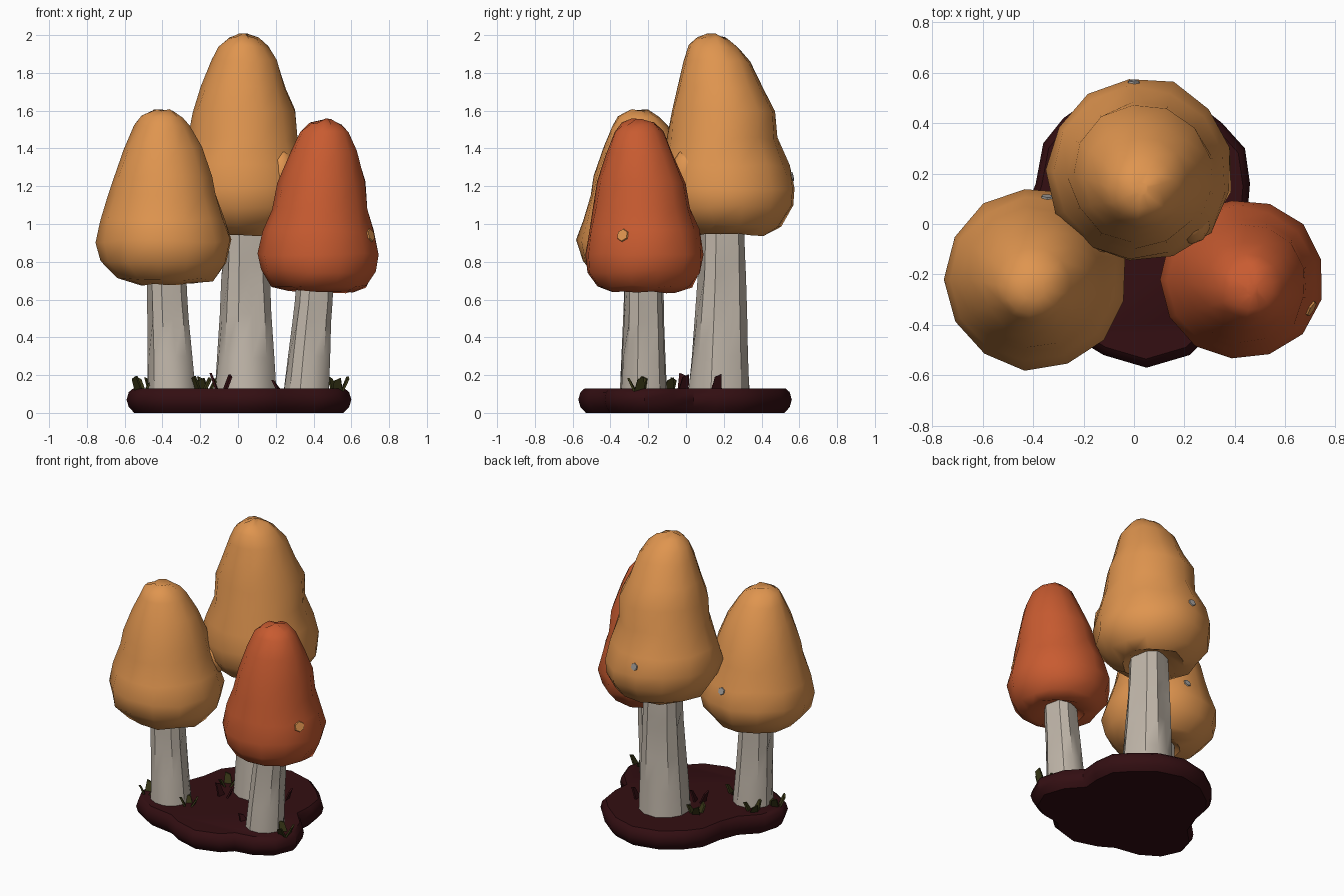
import bpy, bmesh, math, random
from mathutils import Vector

if "Cube" in bpy.data.objects:
    bpy.data.objects.remove(bpy.data.objects["Cube"])

random.seed(4)


def material(name, rgb):
    m = bpy.data.materials.new(name)
    m.diffuse_color = (*rgb, 1)
    m.use_nodes = True
    m.node_tree.nodes["Principled BSDF"].inputs["Base Color"].default_value = m.diffuse_color
    return m


ORANGE = material("cap orange", (0.74, 0.30, 0.078))
RED = material("cap red", (0.58, 0.105, 0.03))
STEM = material("stem pale grey", (0.53, 0.47, 0.40))
SOIL = material("dark maroon soil", (0.033, 0.0045, 0.006))
MOSS = material("dark olive grass", (0.038, 0.036, 0.008))
GREY = material("grey spot", (0.36, 0.34, 0.32))


def finish(name, bm, mat, angle=None):
    bmesh.ops.recalc_face_normals(bm, faces=bm.faces[:])
    me = bpy.data.meshes.new(name)
    bm.to_mesh(me)
    bm.free()
    me.materials.append(mat)
    ob = bpy.data.objects.new(name, me)
    bpy.context.collection.objects.link(ob)
    if angle:
        bpy.ops.object.select_all(action='DESELECT')
        ob.select_set(True)
        bpy.context.view_layer.objects.active = ob
        bpy.ops.object.shade_smooth_by_angle(angle=math.radians(angle))
    return ob


def loft(name, loops, mat, angle):
    """Skin closed loops of points and cap both ends."""
    bm = bmesh.new()
    rings = [[bm.verts.new(p) for p in loop] for loop in loops]
    n = len(rings[0])
    for a, b in zip(rings, rings[1:]):
        for i in range(n):
            j = (i + 1) % n
            bm.faces.new((a[i], a[j], b[j], b[i]))
    bm.faces.new(rings[0][::-1])
    bm.faces.new(rings[-1])
    return finish(name, bm, mat, angle)


def ring(x, y, z, r, n, jit=0.0, dent=0.0):
    pts = []
    for i in range(n):
        a = 2 * math.pi * (i + 0.5) / n
        q = r * (1.015 + random.uniform(-jit, jit))
        if dent and i % 3 == 0:
            q *= 1 - dent
        pts.append((x + q * math.cos(a), y + q * math.sin(a),
                    z + random.uniform(-jit, jit) * 0.4))
    return pts


def cap(name, profile, mat):
    return loft(name, [ring(x, y, z, r, 13, 0.025) for z, r, x, y in profile], mat, 50)


def stem(name, profile):
    return loft(name, [ring(x, y, z, r, 12, 0.02, d) for z, r, x, y, d in profile], STEM, 32)


# caps: rows of height, radius, centre x, centre y
cap("cap_back", [
    (0.99, 0.09, 0.04, 0.24), (0.945, 0.19, 0.04, 0.23), (0.99, 0.28, 0.03, 0.22),
    (1.09, 0.352, 0.03, 0.215), (1.19, 0.365, 0.025, 0.215), (1.31, 0.335, 0.025, 0.205),
    (1.45, 0.285, 0.03, 0.19), (1.60, 0.272, 0.03, 0.195), (1.72, 0.225, 0.03, 0.18),
    (1.86, 0.175, 0.035, 0.165), (1.94, 0.13, 0.03, 0.145), (1.98, 0.08, 0.03, 0.14),
    (2.00, 0.025, 0.03, 0.14)], ORANGE)
cap("cap_left", [
    (0.72, 0.08, -0.37, -0.22), (0.68, 0.15, -0.36, -0.22), (0.705, 0.25, -0.38, -0.22),
    (0.80, 0.33, -0.39, -0.22), (0.91, 0.355, -0.39, -0.22), (1.02, 0.325, -0.395, -0.22),
    (1.15, 0.285, -0.395, -0.22), (1.25, 0.262, -0.39, -0.22), (1.40, 0.205, -0.395, -0.23),
    (1.52, 0.145, -0.40, -0.24), (1.57, 0.11, -0.40, -0.25), (1.60, 0.05, -0.40, -0.25)], ORANGE)
cap("cap_right", [
    (0.69, 0.08, 0.41, -0.22), (0.642, 0.17, 0.44, -0.22), (0.67, 0.25, 0.43, -0.22),
    (0.75, 0.302, 0.425, -0.22), (0.84, 0.318, 0.425, -0.22), (0.96, 0.29, 0.43, -0.225),
    (1.08, 0.255, 0.435, -0.23), (1.22, 0.23, 0.445, -0.235), (1.38, 0.175, 0.455, -0.245),
    (1.49, 0.127, 0.46, -0.25), (1.53, 0.085, 0.465, -0.255), (1.55, 0.025, 0.47, -0.26)], RED)

# soft bridges where the caps grow together
for name, p, s in (("bridge_left", (-0.17, -0.02, 1.08), (0.11, 0.11, 0.12)),
                   ("bridge_right", (0.23, 0.01, 1.27), (0.075, 0.09, 0.13))):
    bm = bmesh.new()
    bmesh.ops.create_icosphere(bm, subdivisions=2, radius=1)
    bmesh.ops.scale(bm, verts=bm.verts, vec=s)
    bmesh.ops.translate(bm, verts=bm.verts, vec=p)
    finish(name, bm, ORANGE, 60)

# stems, dented near the top: height, radius, centre x, centre y, dent
stem("stem_back", [(0.10, 0.165, 0.04, 0.175, 0), (0.30, 0.153, 0.04, 0.18, 0.04),
                   (0.52, 0.140, 0.04, 0.185, 0.10), (0.72, 0.130, 0.04, 0.19, 0.22),
                   (0.80, 0.126, 0.04, 0.19, 0.08), (1.02, 0.118, 0.04, 0.19, 0.12)])
stem("stem_left", [(0.10, 0.128, -0.35, -0.225, 0), (0.30, 0.120, -0.36, -0.225, 0.05),
                   (0.50, 0.112, -0.37, -0.225, 0.20), (0.60, 0.108, -0.375, -0.225, 0.08),
                   (0.75, 0.105, -0.38, -0.225, 0.12)])
stem("stem_right", [(0.10, 0.122, 0.36, -0.225, 0), (0.30, 0.114, 0.375, -0.225, 0.05),
                    (0.48, 0.106, 0.39, -0.225, 0.20), (0.58, 0.102, 0.40, -0.225, 0.08),
                    (0.72, 0.10, 0.41, -0.225, 0.12)])

# lobed slab of soil
OUTLINE = [(0.60, -0.22), (0.55, -0.07), (0.45, 0.04), (0.46, 0.16), (0.44, 0.30),
           (0.35, 0.40), (0.21, 0.51), (0.04, 0.56), (-0.14, 0.52), (-0.28, 0.42),
           (-0.36, 0.32), (-0.39, 0.16), (-0.44, 0.03), (-0.55, -0.08), (-0.59, -0.22),
           (-0.53, -0.35), (-0.40, -0.43), (-0.22, -0.46), (-0.12, -0.52), (0.05, -0.57),
           (0.22, -0.52), (0.29, -0.45), (0.42, -0.43), (0.54, -0.36)]
loft("soil_base", [[(x * s, y * s, z) for x, y in OUTLINE]
                   for z, s in ((0.0, 0.93), (0.03, 0.98), (0.07, 1.0), (0.11, 0.98), (0.13, 0.94))],
     SOIL, 40)


def tuft(name, x, y, height, mat, count=3):
    """A few stubby blades fanning out from one spot."""
    bm = bmesh.new()
    for k in range(count):
        a = 2 * math.pi * k / count + random.uniform(-0.4, 0.4)
        out = Vector((math.cos(a), math.sin(a), 0))
        side = Vector((-out.y, out.x, 0))
        foot = Vector((x, y, 0.11)) + out * 0.012
        tip = foot + out * 0.035 + Vector((0, 0, height - random.uniform(0, 0.02)))
        quad = [foot - side * 0.028, foot + side * 0.028, tip + side * 0.022,
                tip - side * 0.012 - Vector((0, 0, 0.015))]
        v = [bm.verts.new(p + out * d) for d in (0, 0.012) for p in quad]
        bm.faces.new(v[:4])
        bm.faces.new(v[4:])
        for i in range(4):
            j = (i + 1) % 4
            bm.faces.new((v[i], v[j], v[j + 4], v[i + 4]))
    finish(name, bm, mat)


for i, (x, y) in enumerate([(-0.51, -0.25), (-0.20, -0.25), (0.53, -0.25),
                            (-0.17, 0.13), (-0.44, -0.10)]):
    tuft(f"grass_tuft_{i}", x, y, 0.09, MOSS)
for i, (x, y, h) in enumerate([(-0.09, -0.02, 0.105), (0.23, 0.16, 0.10), (0.24, -0.25, 0.07)]):
    tuft(f"soil_tuft_{i}", x, y, h, SOIL, 2)


def spot(name, capname, direction, z, radius, mat):
    """Thin patch laid on a cap's skin at a given height and heading."""
    me = bpy.data.objects[capname]
    centre = {"cap_back": (0.03, 0.21), "cap_left": (-0.39, -0.22), "cap_right": (0.43, -0.225)}[capname]
    a = math.radians(direction)
    d = Vector((math.cos(a), math.sin(a), 0))
    hit, loc, nor, _ = me.ray_cast(Vector((*centre, z)) + d, -d)
    if not hit:
        return
    bm = bmesh.new()
    bmesh.ops.create_cone(bm, cap_ends=True, segments=6, radius1=radius, radius2=radius * 0.9, depth=0.008)
    bmesh.ops.rotate(bm, verts=bm.verts, matrix=nor.to_track_quat('Z', 'Y').to_matrix())
    bmesh.ops.translate(bm, verts=bm.verts, vec=loc + nor * 0.003)
    finish(name, bm, mat)


spot("spot_back", "cap_back", 95, 1.25, 0.026, GREY)
spot("spot_left", "cap_left", 82, 1.00, 0.026, GREY)
spot("spot_right", "cap_right", -22, 0.94, 0.036, ORANGE)
